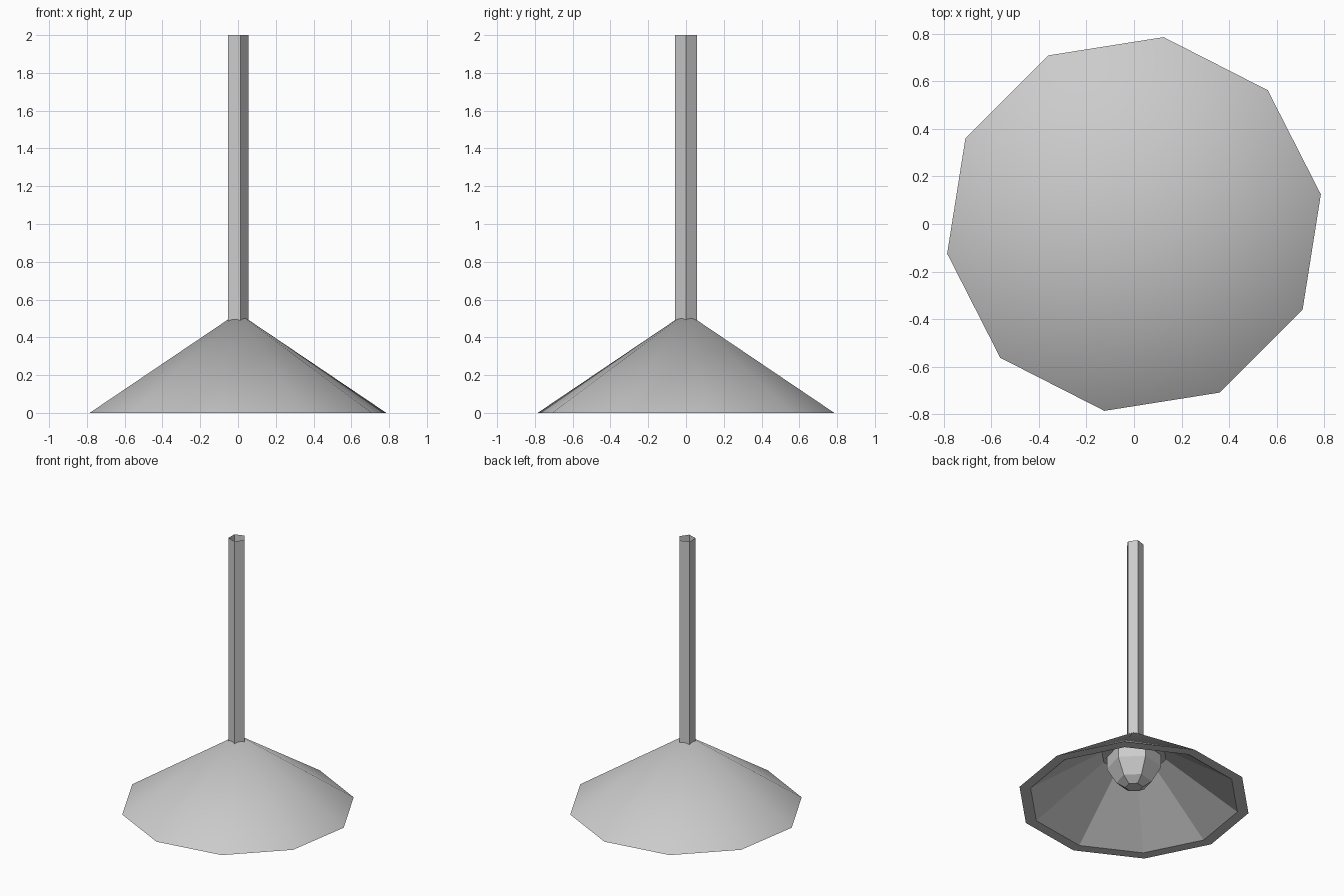
import bpy, bmesh
from math import cos, sin, radians, tau

if "Cube" in bpy.data.objects:
    bpy.data.objects.remove(bpy.data.objects["Cube"])


def lathe(name, profile, sides, start, offset_x=0.0, smooth_bands=()):
    """Spin an (r, z) profile into a low-poly surface; r == 0 makes a single tip."""
    bm = bmesh.new()
    rings = []
    for r, z in profile:
        count = 1 if r == 0 else sides
        rings.append([bm.verts.new((r * cos(radians(start) + tau * i / sides) + offset_x,
                                    r * sin(radians(start) + tau * i / sides), z))
                      for i in range(count)])
    for band, (a, b) in enumerate(zip(rings, rings[1:])):
        for i in range(sides):
            j = (i + 1) % sides
            quad = [a[i % len(a)], a[j % len(a)], b[j % len(b)], b[i % len(b)]]
            face = bm.faces.new(list(dict.fromkeys(quad)))
            face.smooth = band in smooth_bands
    bmesh.ops.recalc_face_normals(bm, faces=bm.faces)
    mesh = bpy.data.meshes.new(name)
    bm.to_mesh(mesh)
    bm.free()
    obj = bpy.data.objects.new(name, mesh)
    bpy.context.collection.objects.link(obj)
    return obj


# Thick ten-sided shade: inner ceiling, inner wall, rim, smooth outer cone
shade = lathe("shade", [(0, 0.345), (0.222, 0.345), (0.718, 0), (0.795, 0), (0, 0.53)],
              10, 9, smooth_bands=(3,))
# Keep the rim edge crisp
for edge in shade.data.edges:
    if all(abs(shade.data.vertices[v].co.z) < 1e-4 for v in edge.vertices):
        edge.use_edge_sharp = True

# Open five-sided hanging tube, wall without thickness
lathe("hanging_tube", [(0.06, 0.47), (0.06, 2.0)], 5, 0, offset_x=-0.0057)

# Faceted bulb tucked under the shade ceiling
lathe("bulb", [(0, 0.44), (0.11, 0.42), (0.185, 0.34), (0.185, 0.25),
               (0.12, 0.14), (0.06, 0.10), (0, 0.10)], 6, 15)
